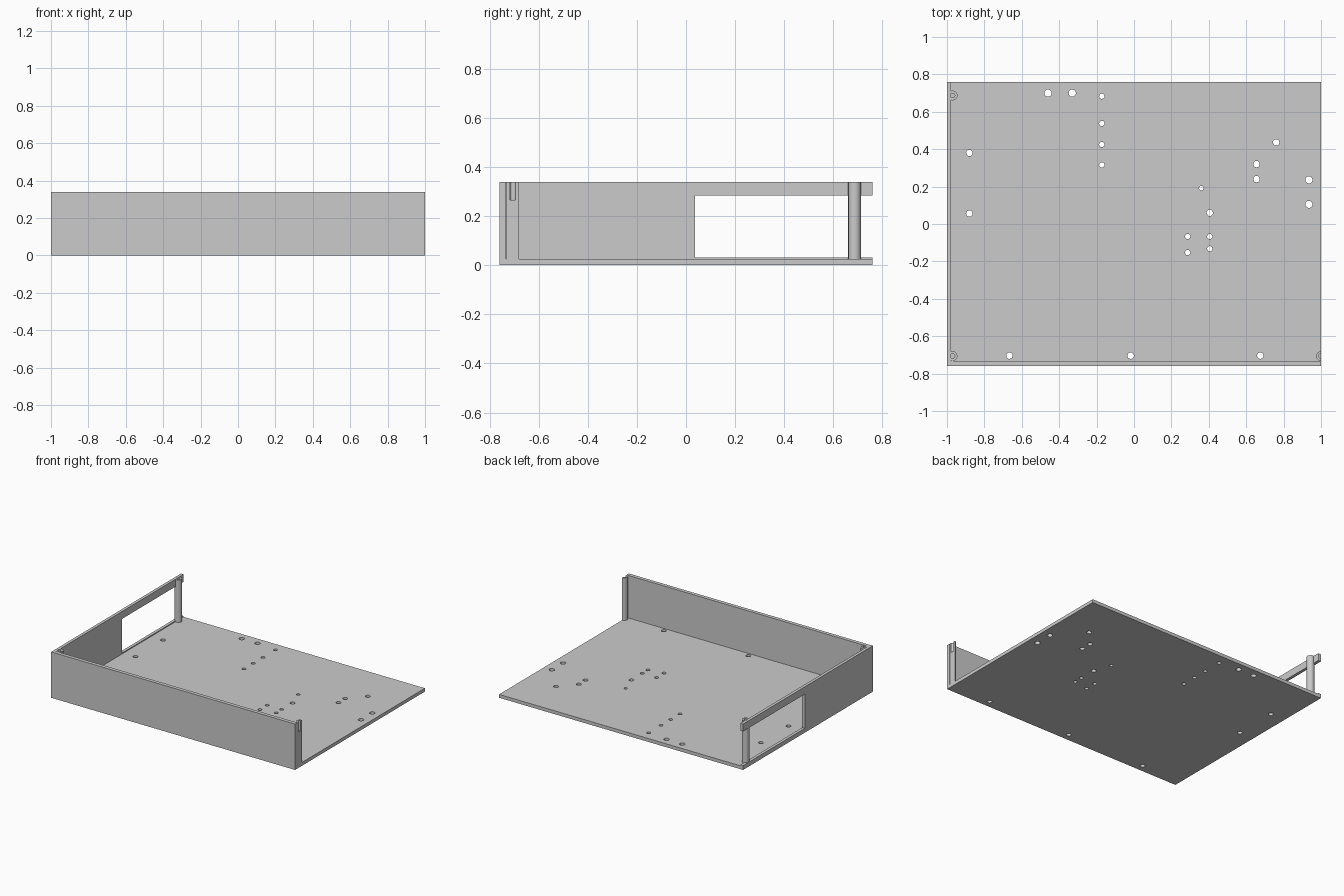
import bpy, bmesh
from mathutils import Matrix, Vector

cube = bpy.data.objects.get("Cube")
if cube:
    bpy.data.objects.remove(cube, do_unlink=True)

# Main dimensions
X, Y, TOP = 1.0, 0.76, 0.34
FLOOR = 0.025
SIDE_T, FRONT_T = 0.022, 0.027
POST_R, SCREW_R, SCREW_DEPTH = 0.026, 0.012, 0.075

gray = bpy.data.materials.new("light_gray")
gray.use_nodes = True
color = (0.6, 0.6, 0.6, 1)
gray.diffuse_color = color
gray.node_tree.nodes["Principled BSDF"].inputs["Base Color"].default_value = color


def make_object(name, bm):
    bmesh.ops.recalc_face_normals(bm, faces=bm.faces)
    mesh = bpy.data.meshes.new(name)
    bm.to_mesh(mesh)
    bm.free()
    mesh.materials.append(gray)
    obj = bpy.data.objects.new(name, mesh)
    bpy.context.collection.objects.link(obj)
    return obj


def prism(name, outline, z0, z1):
    """Extrude an xy outline upwards from z0 to z1."""
    bm = bmesh.new()
    face = bm.faces.new([bm.verts.new((x, y, z0)) for x, y in outline])
    grown = bmesh.ops.extrude_face_region(bm, geom=[face])["geom"]
    top = [v for v in grown if isinstance(v, bmesh.types.BMVert)]
    bmesh.ops.translate(bm, verts=top, vec=(0, 0, z1 - z0))
    return make_object(name, bm)


def box(name, x0, x1, y0, y1, z0, z1):
    return prism(name, [(x0, y0), (x1, y0), (x1, y1), (x0, y1)], z0, z1)


def cylinders(name, spots, radius, z0, z1):
    """Upright cylinders of one radius, all in one mesh."""
    bm = bmesh.new()
    for x, y in spots:
        bmesh.ops.create_cone(
            bm, cap_ends=True, segments=32, radius1=radius, radius2=radius,
            depth=z1 - z0, matrix=Matrix.Translation(Vector((x, y, (z0 + z1) / 2))))
    return make_object(name, bm)


def combine(target, tool, operation):
    """Apply a boolean and discard the tool."""
    tool.hide_render = True
    mod = target.modifiers.new(operation.lower(), "BOOLEAN")
    mod.operation = operation
    mod.solver = "EXACT"
    mod.object = tool
    bpy.context.view_layer.objects.active = target
    bpy.ops.object.modifier_apply(modifier=mod.name)
    bpy.data.objects.remove(tool, do_unlink=True)


# Base plate with its mounting holes, grouped by radius
base = box("base_plate", -X, X, -Y, Y, 0, FLOOR)
mount_holes = {
    0.019: [(-.46, .7), (-.33, .7), (.935, .236), (.935, .105)],
    0.017: [(-.88, .38), (-.88, .056), (-.666, -.704), (-.018, -.704), (.675, -.704),
            (.76, .436), (.655, .32), (.655, .24), (.405, .06)],
    0.014: [(-.172, .683), (-.172, .538), (-.172, .425), (-.172, .316),
            (.405, -.067), (.405, -.132), (.287, -.067), (.287, -.153)],
    0.012: [(.36, .192)],
}
for radius, spots in mount_holes.items():
    combine(base, cylinders("hole_cutter", spots, radius, -FLOOR, 2 * FLOOR), "DIFFERENCE")

# Front wall and right side wall as one L-shaped footprint
walls = prism("walls_and_posts", [
    (-X, -Y), (X, -Y), (X, FRONT_T - Y), (SIDE_T - X, FRONT_T - Y),
    (SIDE_T - X, Y), (-X, Y)], FLOOR, TOP)

# Side opening, leaving a top rail and a low lip, open at the back
combine(walls, box("window_cutter", -X - 0.1, SIDE_T - X + 0.1, 0.037, Y + 0.1,
                   0.032, 0.285), "DIFFERENCE")

# Screw posts; the one at the free end of the front wall is cut in half
post_spots = [(-0.97, 0.687), (-0.97, -0.706), (X, -0.706)]
combine(walls, cylinders("post", post_spots, POST_R, FLOOR, TOP), "UNION")
combine(walls, box("trim_cutter", X, X + 0.1, -Y - 0.1, Y, -0.1, TOP + 0.1), "DIFFERENCE")
combine(walls, cylinders("screw_cutter", post_spots, SCREW_R, TOP - SCREW_DEPTH,
                         TOP + 0.1), "DIFFERENCE")

# Round surfaces smooth, edges sharp
for obj in bpy.context.view_layer.objects:
    obj.select_set(obj in (base, walls))
bpy.context.view_layer.objects.active = walls
bpy.ops.object.shade_smooth_by_angle()
